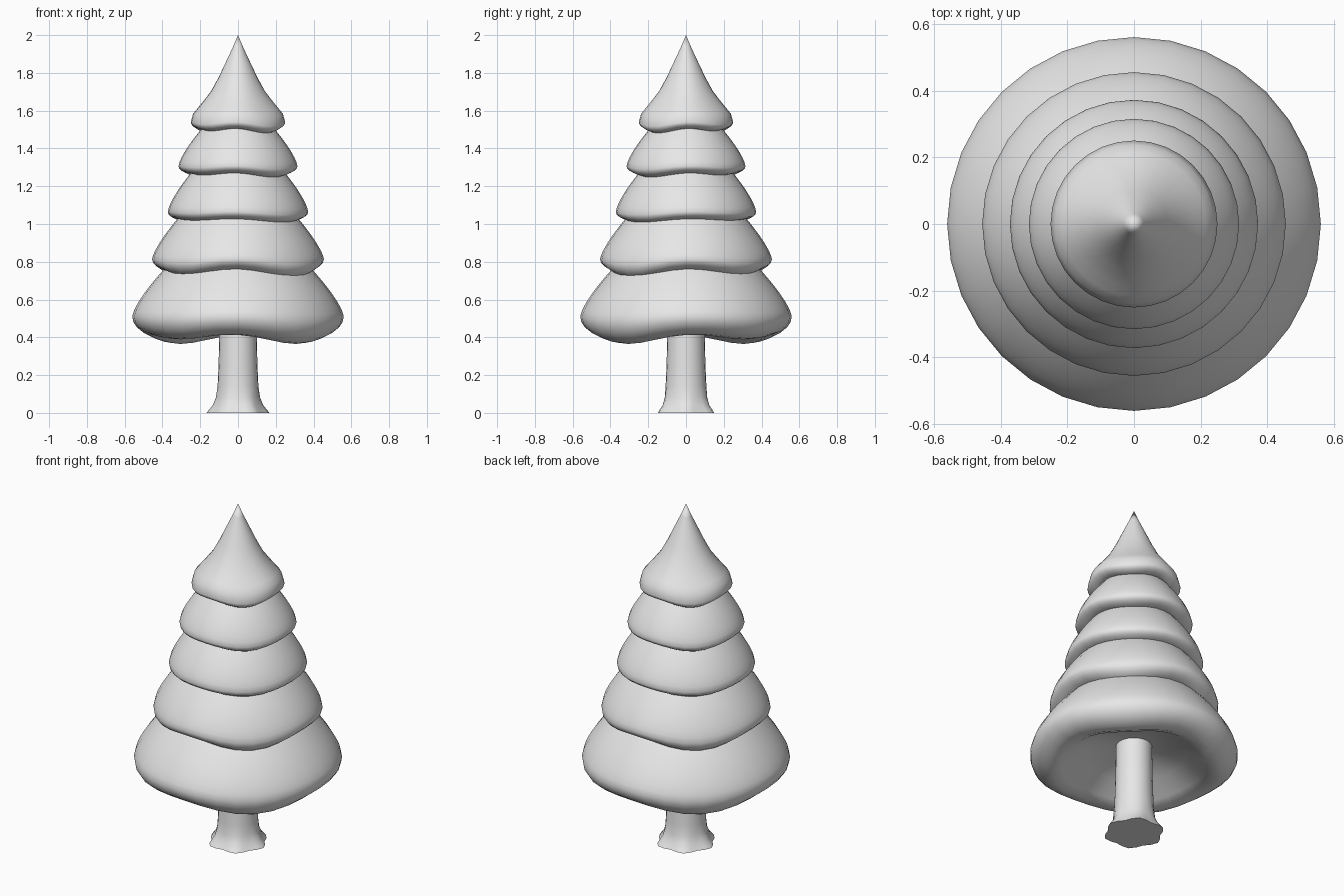
import bpy, bmesh
from math import sin, cos, pi, radians

cube = bpy.data.objects.get("Cube")
if cube:
    bpy.data.objects.remove(cube)

# One plain grey for the whole tree
grey = bpy.data.materials.new("plain_grey")
grey.use_nodes = True
grey.diffuse_color = (0.8, 0.8, 0.8, 1)
for node in grey.node_tree.nodes:
    if node.type == 'BSDF_PRINCIPLED':
        node.inputs["Base Color"].default_value = grey.diffuse_color
        node.inputs["Roughness"].default_value = 0.8


def lathe(name, profile, segments, shape, sharp):
    """Turn a profile of (radius, height, weight) round z; shape bends each point."""
    bm = bmesh.new()
    rings = []
    for r, z, w in profile:
        if r == 0:
            rings.append([bm.verts.new((0, 0, z))] * segments)
            continue
        ring = []
        for i in range(segments):
            a = 2 * pi * i / segments
            rr, zz = shape(a, r, z, w)
            ring.append(bm.verts.new((rr * cos(a), rr * sin(a), zz)))
        rings.append(ring)
    for low, high in zip(rings, rings[1:]):
        for i in range(segments):
            j = (i + 1) % segments
            corners = list(dict.fromkeys((low[i], low[j], high[j], high[i])))
            bm.faces.new(corners)
    bmesh.ops.recalc_face_normals(bm, faces=bm.faces)
    mesh = bpy.data.meshes.new(name)
    bm.to_mesh(mesh)
    bm.free()
    mesh.materials.append(grey)
    obj = bpy.data.objects.new(name, mesh)
    bpy.context.collection.objects.link(obj)
    bpy.ops.object.select_all(action='DESELECT')
    obj.select_set(True)
    bpy.context.view_layer.objects.active = obj
    bpy.ops.object.shade_smooth_by_angle(angle=radians(sharp))
    return obj


def tier(name, wide, rim, top_r, top, belly, wave, lean, tip=False):
    """Bell of foliage: hollow underside, rounded wavy rim, sloping shoulder."""
    h = top - rim
    edge = wide * 0.77
    # hollow underside
    profile = [(0, rim + 0.15, 0), (wide * 0.18, rim + 0.14, 0),
               (wide * 0.5, rim + 0.09, 0.4), (wide * 0.68, rim + 0.02, 0.9)]
    # rounded rim up to the widest point
    for k in range(6):
        a = k / 5 * pi / 2
        v = belly * (1 - cos(a))
        profile.append((edge + (wide - edge) * sin(a), rim + h * v, (1 - v) ** 2))
    # shoulder, or the pointed tree top
    if tip:
        slope = [(0.1, 0.95), (0.16, 0.86), (0.24, 0.74), (0.36, 0.57),
                 (0.52, 0.41), (0.68, 0.27), (0.85, 0.12), (1, 0)]
    else:
        slope = [(s / 8, 1 - (s / 8) ** 1.4) for s in range(1, 12)]
    for s, t in slope:
        v = belly + (1 - belly) * s
        profile.append((top_r + (wide - top_r) * t, rim + h * v, max(0, 1 - v) ** 2))
    if not tip:
        profile.append((0, top + h * 0.4, 0))

    # drooping lobes on the diagonals, deepest toward the lean direction
    def droop(a, r, z, w):
        dz = -wave * cos(4 * (a - pi / 4)) - lean * cos(2 * (a + pi / 4))
        return r, z + w * dz

    lathe(name, profile, 32, droop, 80)


tier("foliage_bottom", 0.56, 0.395, 0.41, 0.74, 0.31, 0.018, 0.012)
tier("foliage_lower", 0.455, 0.735, 0.335, 1.01, 0.24, 0.022, 0.008)
tier("foliage_middle", 0.372, 1.015, 0.25, 1.27, 0.17, 0.008, 0.006)
tier("foliage_upper", 0.315, 1.26, 0.2, 1.495, 0.17, 0.009, 0.006)
tier("foliage_top", 0.25, 1.495, 0, 2, 0.07, 0.01, 0.006, tip=True)


# Trunk with a flared, slightly lobed foot
def root_lobes(a, r, z, w):
    return r + w * 0.012 * cos(6 * a), z


trunk = [(0, 0, 0), (0.155, 0, 1), (0.145, 0.015, 0.8), (0.128, 0.04, 0.5),
         (0.115, 0.08, 0.2), (0.108, 0.14, 0), (0.103, 0.25, 0),
         (0.099, 0.42, 0), (0.097, 0.6, 0), (0, 0.6, 0)]
lathe("trunk", trunk, 24, root_lobes, 50)
